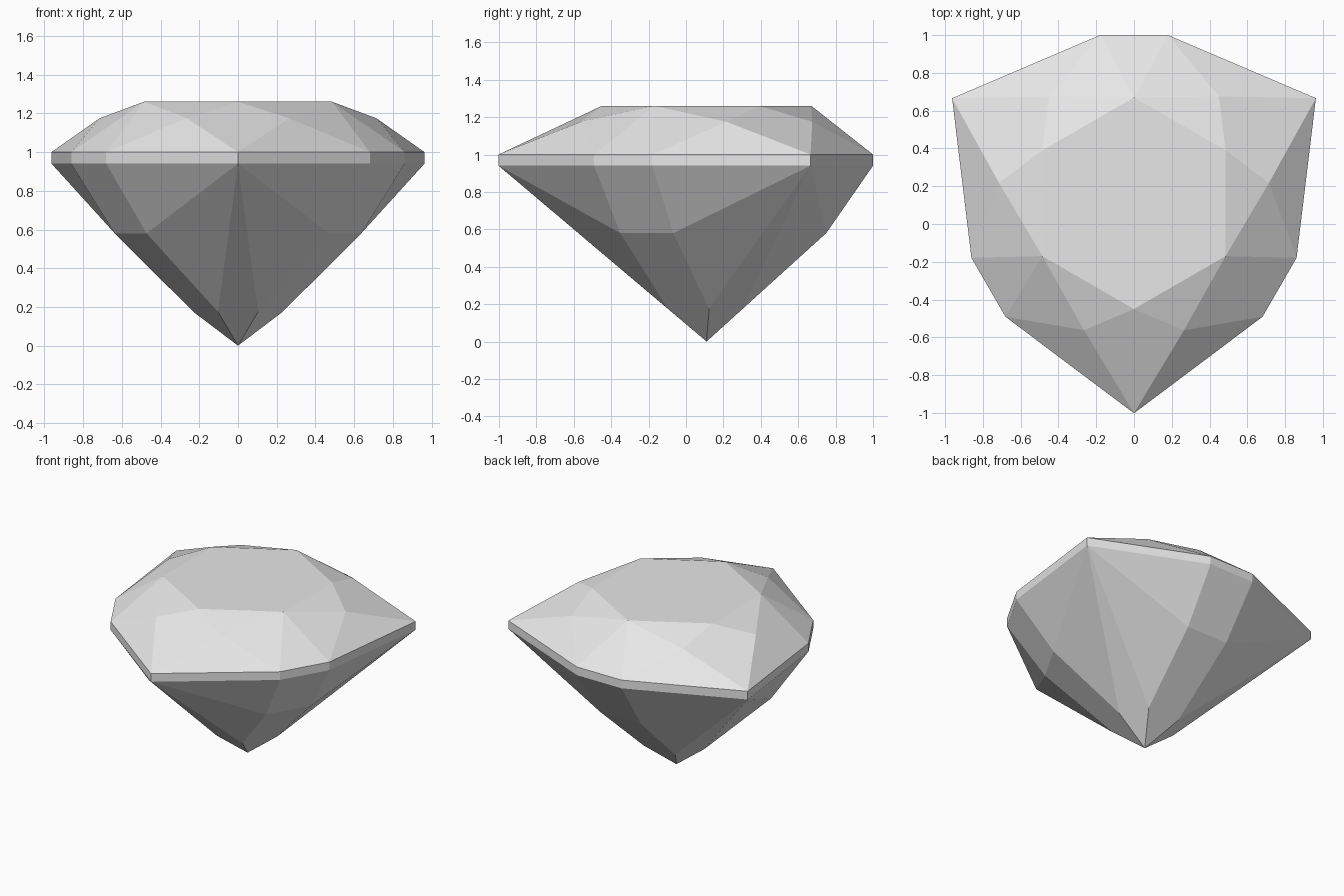
import bpy
import bmesh
from math import radians
from mathutils import Matrix, Vector

cube = bpy.data.objects.get("Cube")
if cube:
    bpy.data.objects.remove(cube, do_unlink=True)

# Single stone colour
stone = bpy.data.materials.new("pale_grey_stone")
stone.use_nodes = True
grey = (0.8, 0.8, 0.8, 1)
stone.diffuse_color = grey
stone.node_tree.nodes["Principled BSDF"].inputs["Base Color"].default_value = grey

# Key points of one third of the stone, measured from its vertical axis
AXIS = Vector((0, 0.11, 0))
CULET = Vector((0, 0, 0))
table_mid = Vector((0, 0.56, 1.26))
table_corner = Vector((0.485, 0.28, 1.26))
star = Vector((0.45, 0.565, 1.175))
side = Vector((0.18, 0.89, 1.0))
tip = Vector((0.963, 0.556, 1.0))
side_low = Vector((0.18, 0.89, 0.94))
tip_low = Vector((0.963, 0.556, 0.94))
belly = Vector((0.164, 0.64, 0.58))
keel = Vector((0.127, 0.193, 0.175))


def mirror(p):
    return Vector((-p.x, p.y, p.z))


def turn(p, thirds):
    return Matrix.Rotation(radians(-120 * thirds), 3, "Z") @ p


# Facets that have a mirrored twin in each third
paired = [
    (table_mid, star, table_corner),       # star facet
    (table_mid, side, star),               # side bezel
    (star, side, tip),                     # upper girdle
    (side, side_low, tip_low, tip),        # girdle band
    (side_low, belly, tip_low),            # lower girdle
    (belly, keel, tip_low),                # pavilion flank
]

# Facets that straddle the mirror plane or join two thirds
single = [
    (table_mid, mirror(side), side),
    (side, mirror(side), mirror(side_low), side_low),
    (side_low, mirror(side_low), mirror(belly), belly),
    (belly, mirror(belly), mirror(keel), CULET, keel),
    (table_corner, star, tip, turn(mirror(star), 1)),
    (tip_low, keel, CULET, turn(mirror(keel), 1)),
]

bm = bmesh.new()


def add_facet(points):
    bm.faces.new([bm.verts.new(p + AXIS) for p in points])


for third in range(3):
    for facet in paired:
        add_facet([turn(p, third) for p in facet])
        add_facet([turn(mirror(p), third) for p in reversed(facet)])
    for facet in single:
        add_facet([turn(p, third) for p in facet])

# Flat table on top
add_facet([turn(p, t) for t in range(3) for p in (table_mid, table_corner)])

bmesh.ops.remove_doubles(bm, verts=bm.verts, dist=0.005)
bmesh.ops.recalc_face_normals(bm, faces=bm.faces)

mesh = bpy.data.meshes.new("cut_gemstone")
bm.to_mesh(mesh)
bm.free()
mesh.materials.append(stone)
gem = bpy.data.objects.new("cut_gemstone", mesh)
bpy.context.collection.objects.link(gem)
